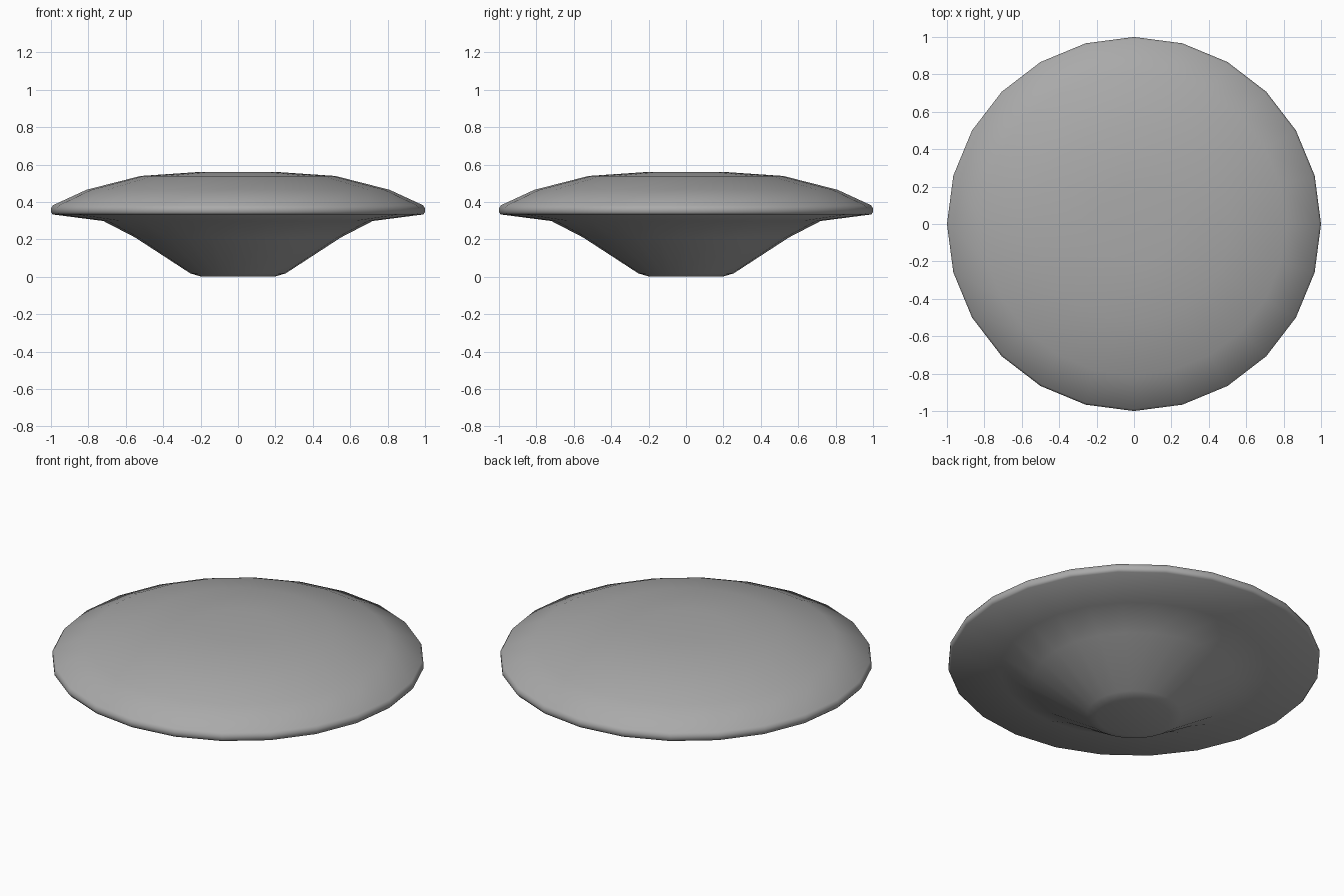
import bpy, bmesh
from math import sin, cos, tau

if "Cube" in bpy.data.objects:
    bpy.data.objects.remove(bpy.data.objects["Cube"])

SIDES = 24

# Mid grey surface
grey = bpy.data.materials.new("mid_grey")
grey.diffuse_color = (0.4, 0.4, 0.4, 1)
grey.use_nodes = True
grey.node_tree.nodes["Principled BSDF"].inputs["Base Color"].default_value = grey.diffuse_color


def lathe(name, profile):
    """Spin an (r, z) profile around z; r = 0 makes a pole."""
    bm = bmesh.new()
    rings = []
    for r, z in profile:
        n = 1 if r == 0 else SIDES
        rings.append([bm.verts.new((r * cos(tau * i / SIDES), r * sin(tau * i / SIDES), z))
                      for i in range(n)])
    for a, b in zip(rings, rings[1:]):
        for i in range(SIDES):
            j = (i + 1) % SIDES
            quad = [a[i % len(a)], a[j % len(a)], b[j % len(b)], b[i % len(b)]]
            bm.faces.new(list(dict.fromkeys(quad)))
    bmesh.ops.recalc_face_normals(bm, faces=bm.faces)
    for f in bm.faces:
        f.smooth = True
    mesh = bpy.data.meshes.new(name)
    bm.to_mesh(mesh)
    bm.free()
    mesh.materials.append(grey)
    obj = bpy.data.objects.new(name, mesh)
    bpy.context.collection.objects.link(obj)
    return obj


# One closed shell: small foot, flared bowl, thin rim, shallow domed top
lathe("domed_bowl", [
    (0, 0), (0.20, 0.002), (0.255, 0.018), (0.55, 0.21), (0.72, 0.298),
    (0.99, 0.333), (1.0, 0.345), (1.0, 0.365), (0.99, 0.382),
    (0.81, 0.465), (0.52, 0.539), (0.21, 0.56), (0, 0.56),
])
